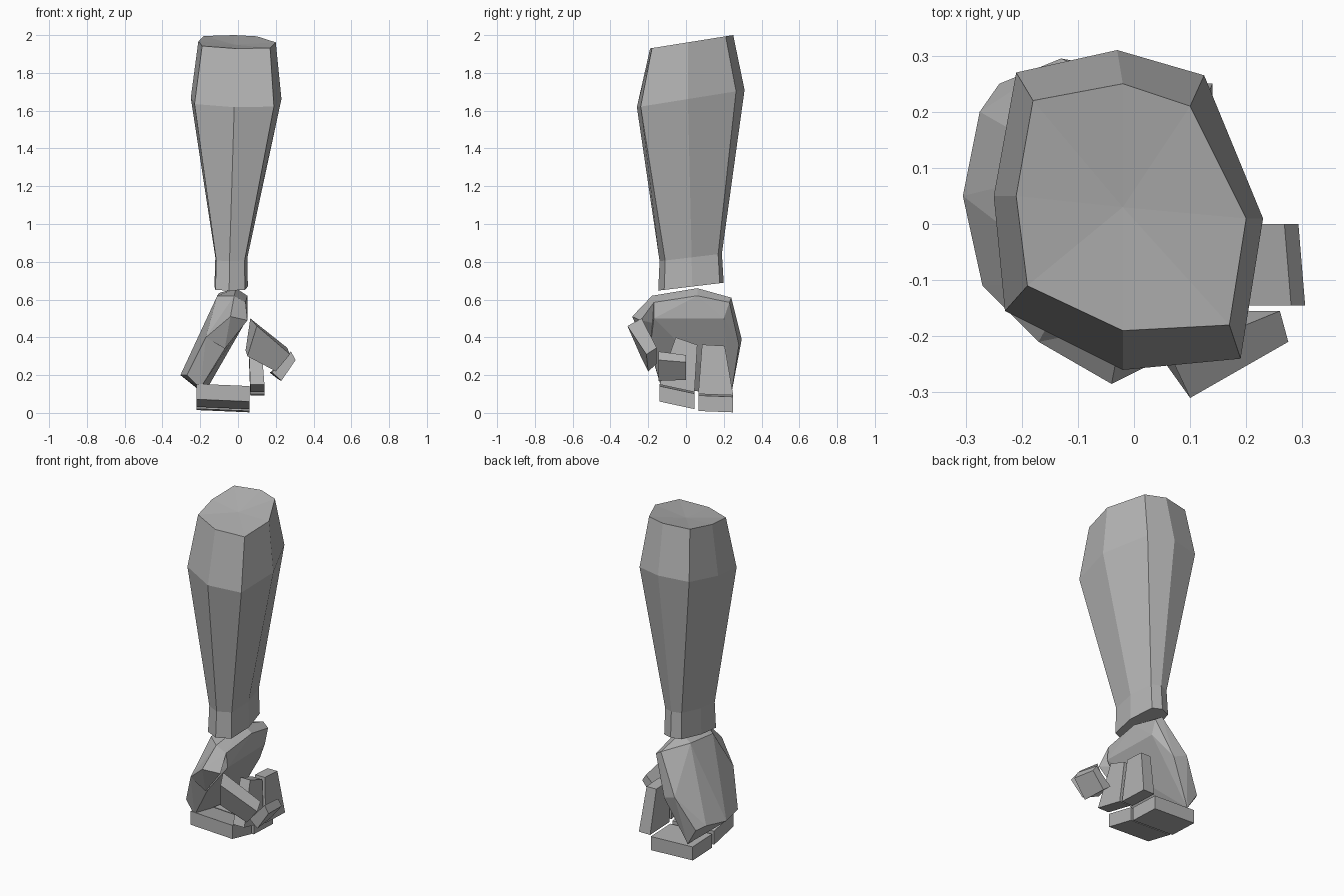
import bpy
import bmesh
from mathutils import Vector

default_cube = bpy.data.objects.get("Cube")
if default_cube:
    bpy.data.objects.remove(default_cube, do_unlink=True)

# One plain grey for the whole arm
grey = bpy.data.materials.new("plain_grey")
grey.use_nodes = True
colour = (0.45, 0.45, 0.45, 1)
grey.diffuse_color = colour
grey.node_tree.nodes["Principled BSDF"].inputs["Base Color"].default_value = colour


def finish(name, bm):
    """Turn a bmesh into a flat shaded, grey object."""
    bmesh.ops.recalc_face_normals(bm, faces=bm.faces)
    mesh = bpy.data.meshes.new(name)
    bm.to_mesh(mesh)
    bm.free()
    mesh.materials.append(grey)
    obj = bpy.data.objects.new(name, mesh)
    bpy.context.scene.collection.objects.link(obj)
    return obj


def chunk(name, points):
    """Faceted solid wrapped tightly around a few corner points."""
    bm = bmesh.new()
    for point in points:
        bm.verts.new(point)
    result = bmesh.ops.convex_hull(bm, input=bm.verts)
    spare = [g for g in result["geom_interior"] if isinstance(g, bmesh.types.BMVert)]
    bmesh.ops.delete(bm, geom=spare, context="VERTS")
    return finish(name, bm)


def block(name, start, end):
    """Six sided block between two four-cornered ends."""
    bm = bmesh.new()
    a = [bm.verts.new(p) for p in start]
    b = [bm.verts.new(p) for p in end]
    bm.faces.new(a)
    bm.faces.new(b)
    for i in range(4):
        j = (i + 1) % 4
        bm.faces.new((a[i], a[j], b[j], b[i]))
    return finish(name, bm)


# Forearm: eight sided rings, each tilted so that the back sits higher
elbow = [(-.18, .22), (-.02, .25), (.10, .21), (.20, .01),
         (.17, -.18), (-.02, -.19), (-.19, -.11), (-.21, .05)]
muscle = [(-.21, .27), (-.03, .31), (.125, .265), (.23, .01),
          (.19, -.24), (-.02, -.26), (-.23, -.155), (-.25, .05)]
wrist = [(-.09, .17), (-.035, .19), (.02, .17), (.05, .03),
         (.035, -.11), (-.045, -.14), (-.115, -.11), (-.12, .03)]
cuff = [(x * 1.04, y * 1.05) for x, y in wrist]


def forearm():
    bm = bmesh.new()
    rings = []
    for outline, height, tilt in ((elbow, 1.96, .16), (muscle, 1.66, .16),
                                  (wrist, .82, .12), (cuff, .665, .12)):
        rings.append([bm.verts.new((x, y, height + tilt * y)) for x, y in outline])
    for upper, lower in zip(rings, rings[1:]):
        for i in range(8):
            j = (i + 1) % 8
            bm.faces.new((upper[i], upper[j], lower[j], lower[i]))
    # Shallow caps that meet in the middle
    for ring, tip in ((rings[0], (-.02, .03, 1.95)), (rings[-1], (-.035, .03, .67))):
        centre = bm.verts.new(tip)
        for i in range(8):
            bm.faces.new((ring[i], ring[(i + 1) % 8], centre))
    return finish("forearm", bm)


forearm()

# Palm: a tilted slab from the wrist down to the knuckles
back_of_hand = [(-.11, -.10, .62), (-.10, .10, .635), (-.02, -.18, .62),
                (-.01, .06, .66), (0, .24, .61),
                (-.17, -.21, .40), (-.13, .295, .39)]
inner_palm = [(.04, -.17, .585), (.05, .06, .62), (.04, .23, .585),
              (.05, -.17, .50), (.04, .2, .50),
              (-.07, -.19, .34), (-.05, .28, .36)]
knuckles = [(-.305, .05, .2), (-.27, -.11, .2), (-.275, .2, .22),
            (-.24, .25, .2), (-.2, -.13, .13), (-.2, .05, .12), (-.18, .24, .1)]
chunk("palm", back_of_hand + inner_palm + knuckles)

# Fleshy base of the thumb
chunk("thumb_base", [(-.04, -.285, .51), (.05, -.24, .49), (-.02, -.18, .62),
                     (.04, -.17, .585), (-.17, -.21, .40), (-.07, -.21, .34),
                     (-.04, -.1, .46)])

# Thumb: wide block turning into a small tip that points backwards
block("thumb_middle",
      [(.10, -.31, .46), (.065, -.235, .5), (.04, -.18, .33), (.05, -.24, .3)],
      [(.275, -.21, .31), (.26, -.155, .345), (.19, -.155, .26), (.2, -.2, .22)])
tip_outline = [(.28, .325), (.305, .28), (.23, .17), (.18, .215)]
block("thumb_tip",
      [(x, -.145, z) for x, z in tip_outline],
      [(x - .012, 0, z * .85 + .03) for x, z in tip_outline])

# Two broad fingers: a flat lower joint and an upright, tapering end joint
# name, lower front and back (y, z), tip front and back (y, z)
fingers = [("front_finger", (-.14, .06), (.045, .02), (-.055, .40), (.06, .36)),
           ("back_finger", (.065, .01), (.25, .003), (.085, .362), (.205, .355))]
for name, front, back, tip_front, tip_back in fingers:
    thick = Vector((0, 0, .082))
    ends = []
    for x, rise in ((-.22, .012), (.06, 0)):
        f = Vector((x, front[0], front[1] + rise))
        b = Vector((x, back[0], back[1] + rise))
        ends.append([f, b, b + thick, f + thick])
    block(name + "_lower", *ends)

    foot = [(x, y, z + .09) for y, z in (front, back) for x in (.065, .14)]
    head = [(x, y, z) for y, z in (tip_front, tip_back) for x in (.055, .12)]
    order = (0, 1, 3, 2)
    block(name + "_end", [foot[i] for i in order], [head[i] for i in order])
